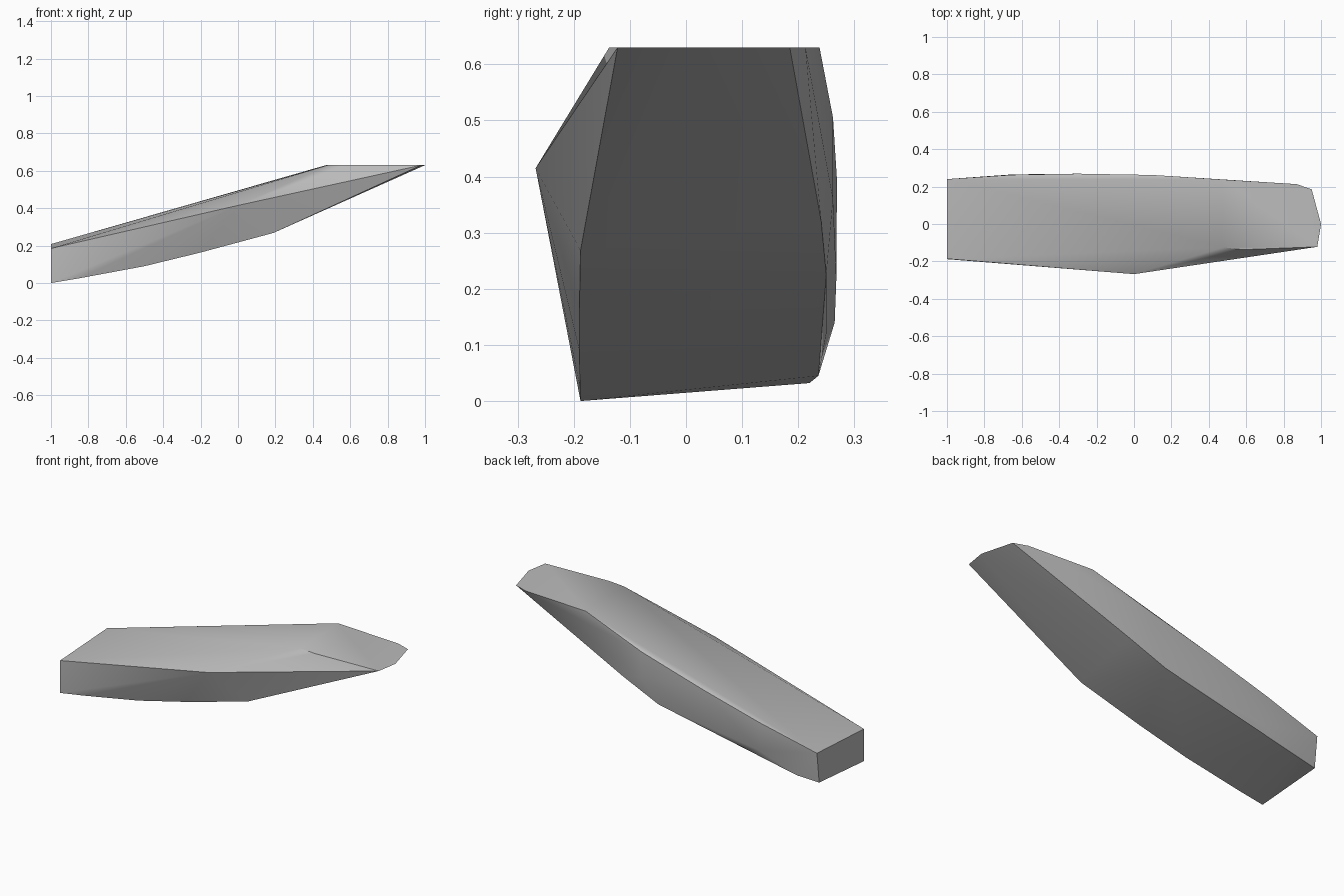
import bpy
import bmesh
from math import radians

cube = bpy.data.objects.get("Cube")
if cube:
    bpy.data.objects.remove(cube, do_unlink=True)

# Single grey paint
grey = bpy.data.materials.new("plain grey")
grey.use_nodes = True
colour = (0.5, 0.5, 0.5, 1)
grey.diffuse_color = colour
grey.node_tree.nodes["Principled BSDF"].inputs["Base Color"].default_value = colour

# Lengthwise lines that define the faceted hull
front_keel = [(-1, -.188, 0), (-.85, -.189, .025), (-.5, -.19, .09),
              (-.2, -.19, .163), (.19, -.188, .268), (.98, -.122, .63)]
front_chine = [(-1, -.186, .185), (0, -.268, .415)]
flat_deck = [(.48, -.125, .63), (.58, -.137, .63), (1, 0, .63),
             (.95, .185, .63), (.87, .213, .63), (.47, .238, .63)]
back_shoulder = [(-1, .24, .208), (-.65, .263, .3), (-.3, .269, .395), (.1, .262, .505)]
back_side = [(-.65, .265, .14), (-.3, .268, .22), (.1, .262, .36)]
back_keel = [(-1, .22, .032), (-.87, .236, .045), (-.55, .25, .12),
             (0, .25, .225), (.23, .241, .32), (.6, .215, .49)]

# Wrap the lines in one convex skin
bm = bmesh.new()
for line in (front_keel, front_chine, flat_deck, back_shoulder, back_side, back_keel):
    for point in line:
        bm.verts.new(point)
result = bmesh.ops.convex_hull(bm, input=bm.verts)
inner = {v for v in result["geom_interior"] + result["geom_unused"]
         if isinstance(v, bmesh.types.BMVert)}
bmesh.ops.delete(bm, geom=[v for v in inner if v.is_valid], context="VERTS")
bmesh.ops.dissolve_limit(bm, angle_limit=radians(1), verts=bm.verts, edges=bm.edges)
bmesh.ops.recalc_face_normals(bm, faces=bm.faces)

mesh = bpy.data.meshes.new("hull")
bm.to_mesh(mesh)
bm.free()
mesh.materials.append(grey)
hull = bpy.data.objects.new("hull", mesh)
bpy.context.collection.objects.link(hull)

# Soft shading across shallow folds, crisp main edges
bpy.context.view_layer.objects.active = hull
hull.select_set(True)
bpy.ops.object.shade_smooth_by_angle(angle=radians(32))
